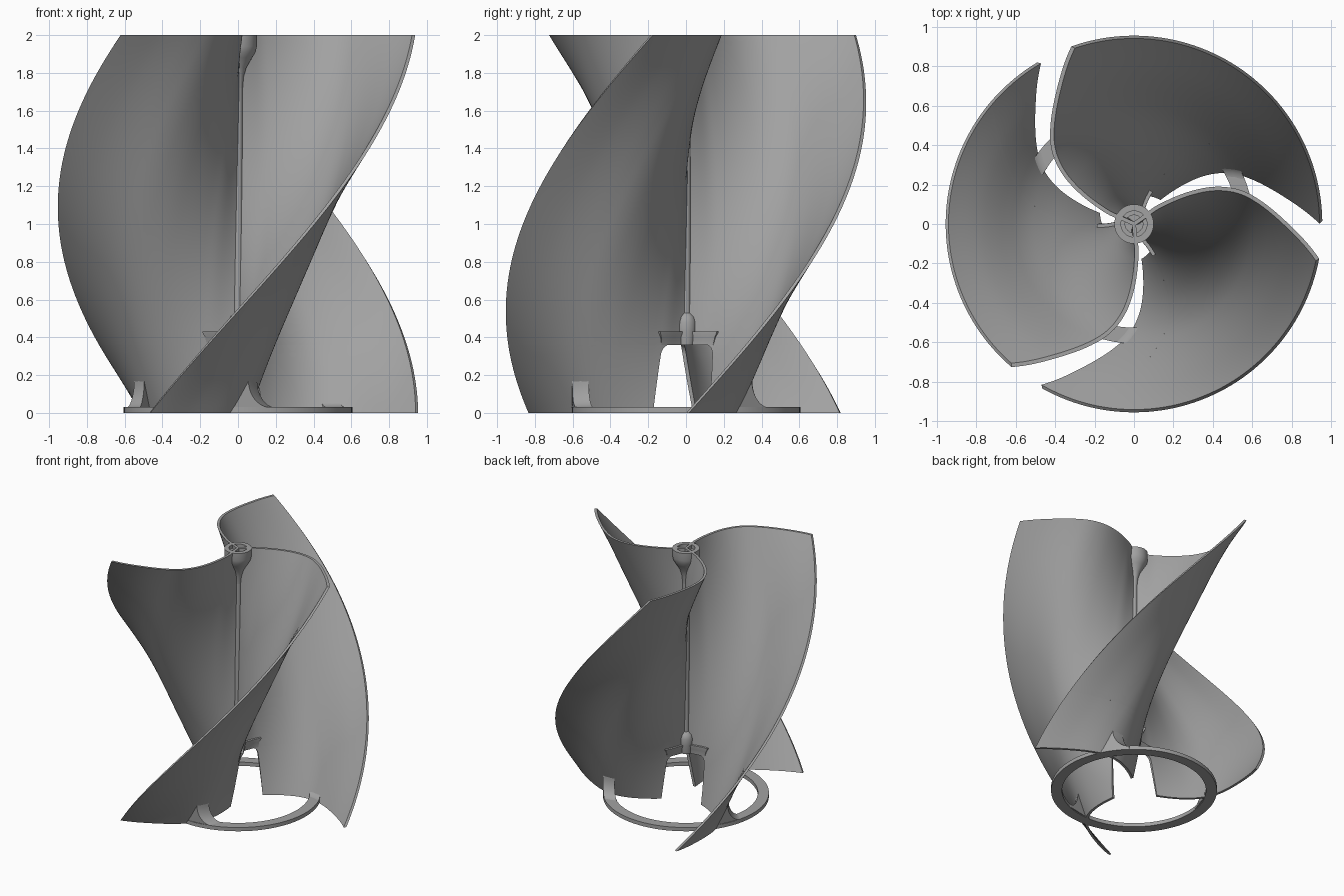
import bpy
import bmesh
from math import radians, sin, cos, pi
from mathutils import Vector

if "Cube" in bpy.data.objects:
    bpy.data.objects.remove(bpy.data.objects["Cube"])

GREY = (0.36, 0.36, 0.36, 1)
mat = bpy.data.materials.new("plain grey")
mat.use_nodes = True
mat.diffuse_color = GREY
mat.node_tree.nodes["Principled BSDF"].inputs["Base Color"].default_value = GREY

TWIST = radians(54.25)   # turn per unit of height
TIP = 0.947
# Blade section: radius and angle in degrees at the top of the rotor
SECTION = [(0.0, 34), (0.118, 36), (0.2, 33), (0.34, 28), (0.438, 24), (0.529, 19),
           (0.589, 14.7), (0.632, 11), (0.721, 3.6), (0.8, -2.1), (TIP, -11)]


def section_angle(r):
    """Smooth interpolation of the section angle at radius r."""
    n = len(SECTION)
    i = 0
    while i < n - 2 and r > SECTION[i + 1][0]:
        i += 1

    def slope(k):
        a, b = SECTION[max(k - 1, 0)], SECTION[min(k + 1, n - 1)]
        return (b[1] - a[1]) / (b[0] - a[0])
    (r0, a0), (r1, a1) = SECTION[i], SECTION[i + 1]
    h = r1 - r0
    t = (r - r0) / h
    u = 1 - t
    return radians(a0 * u * u * (1 + 2 * t) + a1 * t * t * (3 - 2 * t)
                   + h * t * u * (slope(i) * u - slope(i + 1) * t))


def blade_angle(r, z):
    return section_angle(r) + TWIST * (z - 2)


def polar(r, a, z):
    return Vector((r * cos(a), r * sin(a), z))


def finish(name, bm, sharp=35):
    bmesh.ops.recalc_face_normals(bm, faces=bm.faces)
    mesh = bpy.data.meshes.new(name)
    bm.to_mesh(mesh)
    bm.free()
    mesh.materials.append(mat)
    ob = bpy.data.objects.new(name, mesh)
    bpy.context.collection.objects.link(ob)
    bpy.ops.object.select_all(action="DESELECT")
    ob.select_set(True)
    bpy.context.view_layer.objects.active = ob
    bpy.ops.object.shade_smooth_by_angle(angle=radians(sharp))
    return ob


def loft(bm, loops):
    """Skin closed loops of equal length and cap both ends."""
    rows = [[bm.verts.new(p) for p in loop] for loop in loops]
    n = len(rows[0])
    for a, b in zip(rows, rows[1:]):
        for i in range(n):
            j = (i + 1) % n
            bm.faces.new((a[i], a[j], b[j], b[i]))
    bm.faces.new(rows[0])
    bm.faces.new(rows[-1])


def blade_loop(z, inner, outer, thick, steps):
    """Outline of the blade section at height z."""
    left, right = [], []
    for i in range(steps + 1):
        r = inner + (outer - inner) * i / steps
        p = polar(r, blade_angle(r, z), z)
        q0 = polar(r - 0.004, blade_angle(max(r - 0.004, 0), z), z)
        q1 = polar(r + 0.004, blade_angle(r + 0.004, z), z)
        d = (q1 - q0).normalized()
        side = Vector((-d.y, d.x, 0)) * thick / 2
        left.append(p + side)
        right.append(p - side)
    return left + right[::-1]


def notch(z):
    """Inner edge of the blade beside the opening under the axle."""
    corner = max(0, z - 0.31) / 0.05
    return 0.182 - 0.06 * z - 0.04 * (1 - (1 - corner * corner) ** 0.5)


def lathe(name, profile, closed=False, segs=48):
    bm = bmesh.new()
    rows = []
    for r, z in profile:
        rows.append([bm.verts.new(polar(r, 2 * pi * k / segs, z)) for k in range(segs)])
    pairs = list(zip(rows, rows[1:]))
    if closed:
        pairs.append((rows[-1], rows[0]))
    else:
        bm.faces.new(rows[0])
        bm.faces.new(rows[-1])
    for a, b in pairs:
        for i in range(segs):
            j = (i + 1) % segs
            bm.faces.new((a[i], a[j], b[j], b[i]))
    return finish(name, bm)


def fillet(bm, side, height, length):
    """Curved gusset filling the corner between the ring and a blade."""
    loops = []
    for r in (0.525, 0.565, 0.605):
        base = blade_angle(r, 0.0)
        lean = TWIST * height
        pts = [polar(r, base, 0.005), polar(r, base + lean, height)]
        start = lean + side * 0.02
        for k in range(11):
            t = k / 10 * pi / 2
            a = start + side * length * (1 - cos(t))
            pts.append(polar(r, base + a, 0.028 + (height - 0.028) * (1 - sin(t))))
        pts.append(polar(r, base + start + side * length, 0.005))
        loops.append(pts)
    loft(bm, loops)


def three_copies(ob, base):
    """Repeat a part around the axle."""
    for k, label in enumerate(("first", "second", "third")):
        part = ob if k == 0 else ob.copy()
        if k:
            bpy.context.collection.objects.link(part)
        part.name = label + "_" + base
        part.rotation_euler.z = k * 2 * pi / 3


# Twisted blades: full section above, notched around the axle below
bm = bmesh.new()
loft(bm, [blade_loop(0.36 + 1.64 * k / 44, 0.0, TIP, 0.02, 44) for k in range(45)])
heights = [0.31 * k / 8 for k in range(9)] + [0.31 + 0.05 * sin(k * pi / 12) for k in range(1, 7)]
loft(bm, [blade_loop(z, notch(z), TIP, 0.02, 40) for z in heights])
three_copies(finish("blade", bm), "blade")

# Thick arms at the lower end of the axle
bm = bmesh.new()
loft(bm, [blade_loop(z, 0.0, reach, width, 8) for z, reach, width in
          ((0.36, 0.165, 0.025), (0.40, 0.175, 0.035), (0.425, 0.19, 0.055), (0.432, 0.19, 0.055))])
three_copies(finish("axle_arm", bm), "axle_arm")

# Gussets between ring and blades
bm = bmesh.new()
fillet(bm, 1, 0.17, 0.2)
fillet(bm, -1, 0.09, 0.16)
three_copies(finish("ring_gusset", bm), "ring_gusset")

# Base ring, axle and hubs
lathe("base_ring", [(0.525, 0), (0.605, 0), (0.605, 0.03), (0.525, 0.03)], closed=True, segs=96)
lathe("axle", [(0.025, 0.4), (0.025, 1.8)], segs=24)
lathe("lower_hub", [(0.045, 0.36), (0.055, 0.43), (0.055, 0.48), (0.045, 0.51), (0.025, 0.53)])
lathe("upper_hub", [(0.025, 1.72), (0.03, 1.78), (0.045, 1.83), (0.075, 1.88), (0.093, 1.91),
                    (0.1, 1.94), (0.1, 2.0), (0.066, 2.0), (0.066, 1.97), (0.045, 1.97), (0.045, 1.86)])
